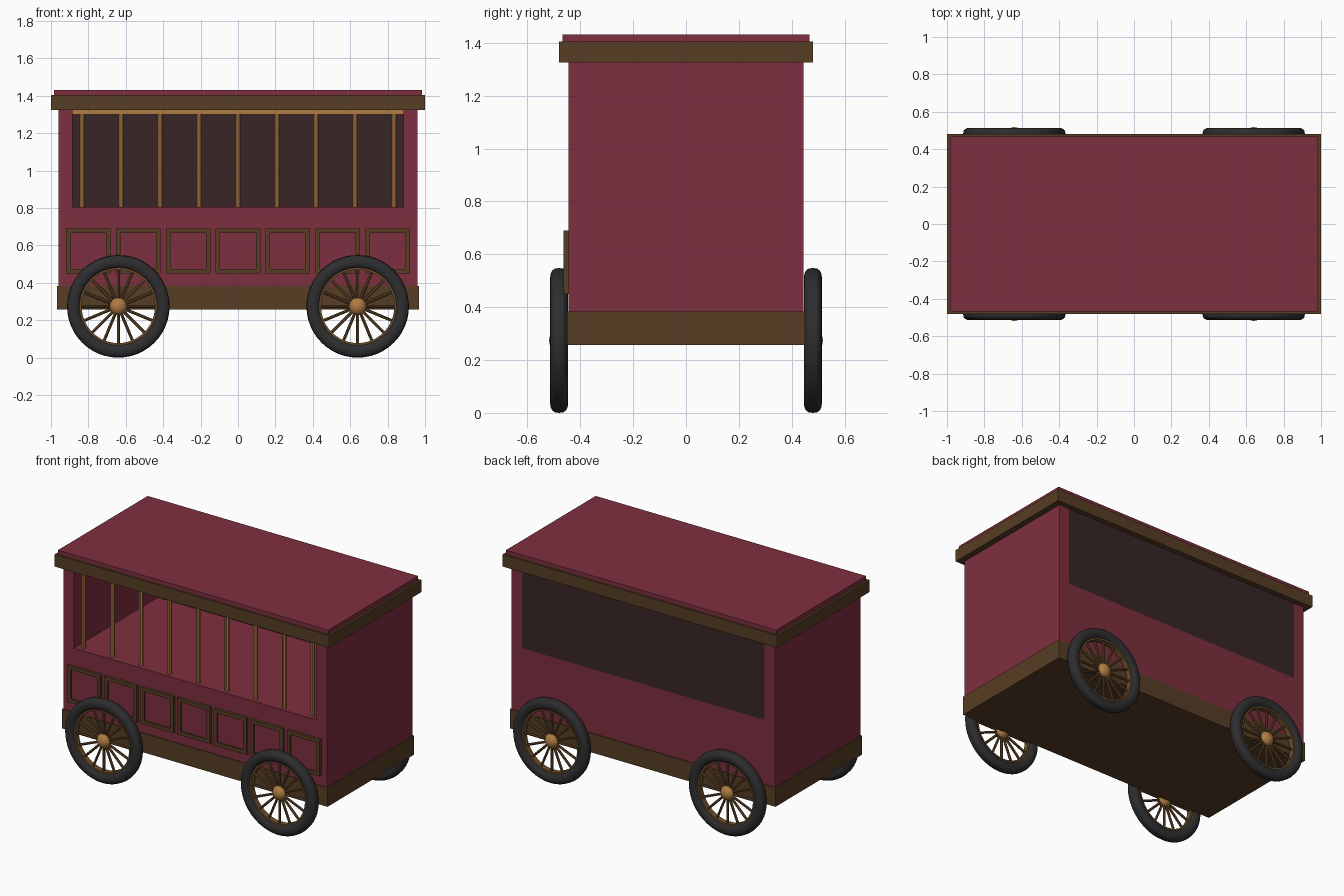
import bpy, bmesh
from math import cos, sin, pi, tau
from mathutils import Matrix, Vector

cube = bpy.data.objects.get("Cube")
if cube:
    bpy.data.objects.remove(cube, do_unlink=True)


def material(name, rgb):
    m = bpy.data.materials.new(name)
    m.use_nodes = True
    m.diffuse_color = (*rgb, 1)
    m.node_tree.nodes["Principled BSDF"].inputs["Base Color"].default_value = (*rgb, 1)
    return m


RED = material("deep_red_paint", (0.21, 0.028, 0.05))
BROWN = material("dark_wood", (0.095, 0.047, 0.018))
GOLD = material("golden_wood", (0.43, 0.2, 0.055))
SPOKE = material("spoke_wood", (0.16, 0.08, 0.027))
DARK = material("shutter_dark", (0.04, 0.0185, 0.019))
RUBBER = material("tyre_black", (0.027, 0.027, 0.029))


def finish(name, bm, mat, smooth=False):
    bmesh.ops.recalc_face_normals(bm, faces=bm.faces)
    me = bpy.data.meshes.new(name)
    bm.to_mesh(me)
    bm.free()
    me.materials.append(mat)
    ob = bpy.data.objects.new(name, me)
    bpy.context.collection.objects.link(ob)
    if smooth:
        bpy.ops.object.select_all(action="DESELECT")
        ob.select_set(True)
        bpy.context.view_layer.objects.active = ob
        bpy.ops.object.shade_smooth_by_angle()
    return ob


def add_box(bm, x0, x1, y0, y1, z0, z1):
    mid = Vector((x0 + x1, y0 + y1, z0 + z1)) / 2
    size = Matrix.Diagonal((x1 - x0, y1 - y0, z1 - z0, 1))
    bmesh.ops.create_cube(bm, size=1, matrix=Matrix.Translation(mid) @ size)


def box(name, mat, *bounds):
    bm = bmesh.new()
    add_box(bm, *bounds)
    return finish(name, bm, mat)


def extrude_y(name, mat, outline, y0, y1):
    """Extrude an x-z outline along y."""
    bm = bmesh.new()
    face = bm.faces.new([bm.verts.new((x, y0, z)) for x, z in outline])
    new = bmesh.ops.extrude_face_region(bm, geom=[face])["geom"]
    moved = [v for v in new if isinstance(v, bmesh.types.BMVert)]
    bmesh.ops.translate(bm, vec=(0, y1 - y0, 0), verts=moved)
    return finish(name, bm, mat)


def ring(name, mat, profile, steps=48):
    """Sweep a closed (radius, y) profile around the y axis."""
    bm = bmesh.new()
    loops = [[bm.verts.new((r * cos(a), y, r * sin(a))) for r, y in profile]
             for a in (tau * i / steps for i in range(steps))]
    n = len(profile)
    for i in range(steps):
        a, b = loops[i], loops[(i + 1) % steps]
        for j in range(n):
            k = (j + 1) % n
            bm.faces.new((a[j], a[k], b[k], b[j]))
    return finish(name, bm, mat, smooth=True)


# Wagon body: lower box with two end walls rising around the counter
W, IN, D = 0.96, 0.885, 0.445
SILL, TOP = 0.805, 1.33
extrude_y("body", RED, [(-W, 0.38), (W, 0.38), (W, TOP), (IN, TOP), (IN, SILL),
                        (-IN, SILL), (-IN, TOP), (-W, TOP)], -D, D)
box("back_shutter", DARK, -IN, IN, D - 0.015, D, SILL, TOP)
box("chassis", BROWN, -0.967, 0.967, -0.45, 0.45, 0.257, 0.383)
box("roof_trim", BROWN, -1, 1, -0.48, 0.48, 1.325, 1.405)
box("roof_top", RED, -0.985, 0.985, -0.467, 0.467, 1.4, 1.432)

# Serving window bars under a top rail
box("window_rail", GOLD, -IN, IN, -0.428, -0.4, 1.3, 1.326)
bm = bmesh.new()
for i in range(9):
    at = Matrix.Translation((-0.834 + i * 0.2085, -0.412, (SILL + 1.3) / 2))
    bmesh.ops.create_cone(bm, cap_ends=True, segments=8, radius1=0.014, radius2=0.014,
                          depth=1.305 - SILL, matrix=at @ Matrix.Rotation(pi / 8, 4, "Z"))
finish("window_bars", bm, GOLD)

# Framed panels along the lower front
frames, fields = bmesh.new(), bmesh.new()
H, T, Z0, Z1 = 0.119, 0.024, 0.449, 0.69
for i in range(7):
    c = (i - 3) * 0.2665
    for s in (-1, 1):
        a, b = sorted((c + s * H, c + s * (H - T)))
        add_box(frames, a, b, -0.463, -D, Z0, Z1)
    for z in (Z0, Z1 - T):
        add_box(frames, c - H + T, c + H - T, -0.463, -D, z, z + T)
    add_box(fields, c - H + T, c + H - T, -0.453, -D, Z0 + T, Z1 - T)
finish("panel_frames", frames, BROWN)
finish("panel_fields", fields, RED)

# One wheel around the y axis, then copies at the corners
R, HALF = 0.274, 0.034
tyre_profile = []
for i in range(16):
    c, s = cos(tau * i / 16), sin(tau * i / 16)
    tyre_profile.append((0.239 + 0.035 * c, HALF * (abs(s) ** 0.7) * (1 if s > 0 else -1)))
tyre = ring("tyre", RUBBER, tyre_profile)
rim = ring("rim", SPOKE, [(0.196, -0.018), (0.212, -0.018), (0.212, 0.018), (0.196, 0.018)])

bm = bmesh.new()
for i in range(16):
    turn = Matrix.Rotation(tau * i / 16, 4, "Y") @ Matrix.Translation((0, 0, 0.115))
    bmesh.ops.create_cone(bm, cap_ends=True, segments=8, radius1=0.008, radius2=0.008,
                          depth=0.18, matrix=turn)
spokes = finish("spokes", bm, SPOKE, smooth=True)

bm = bmesh.new()
bmesh.ops.create_uvsphere(bm, u_segments=24, v_segments=12, radius=0.047,
                          matrix=Matrix.Diagonal((1, 0.8, 1, 1)))
hub = finish("hub", bm, GOLD, smooth=True)

places = [(f"{e}_{s}", Vector((x, y, R)))
          for e, y in (("front", -0.48), ("back", 0.48))
          for s, x in (("right", -0.64), ("left", 0.64))]
for part in (tyre, rim, spokes, hub):
    base = part.name
    for i, (where, loc) in enumerate(places):
        ob = part if i == 0 else part.copy()
        if i:
            bpy.context.collection.objects.link(ob)
        ob.name = f"{where}_{base}"
        ob.location = loc
